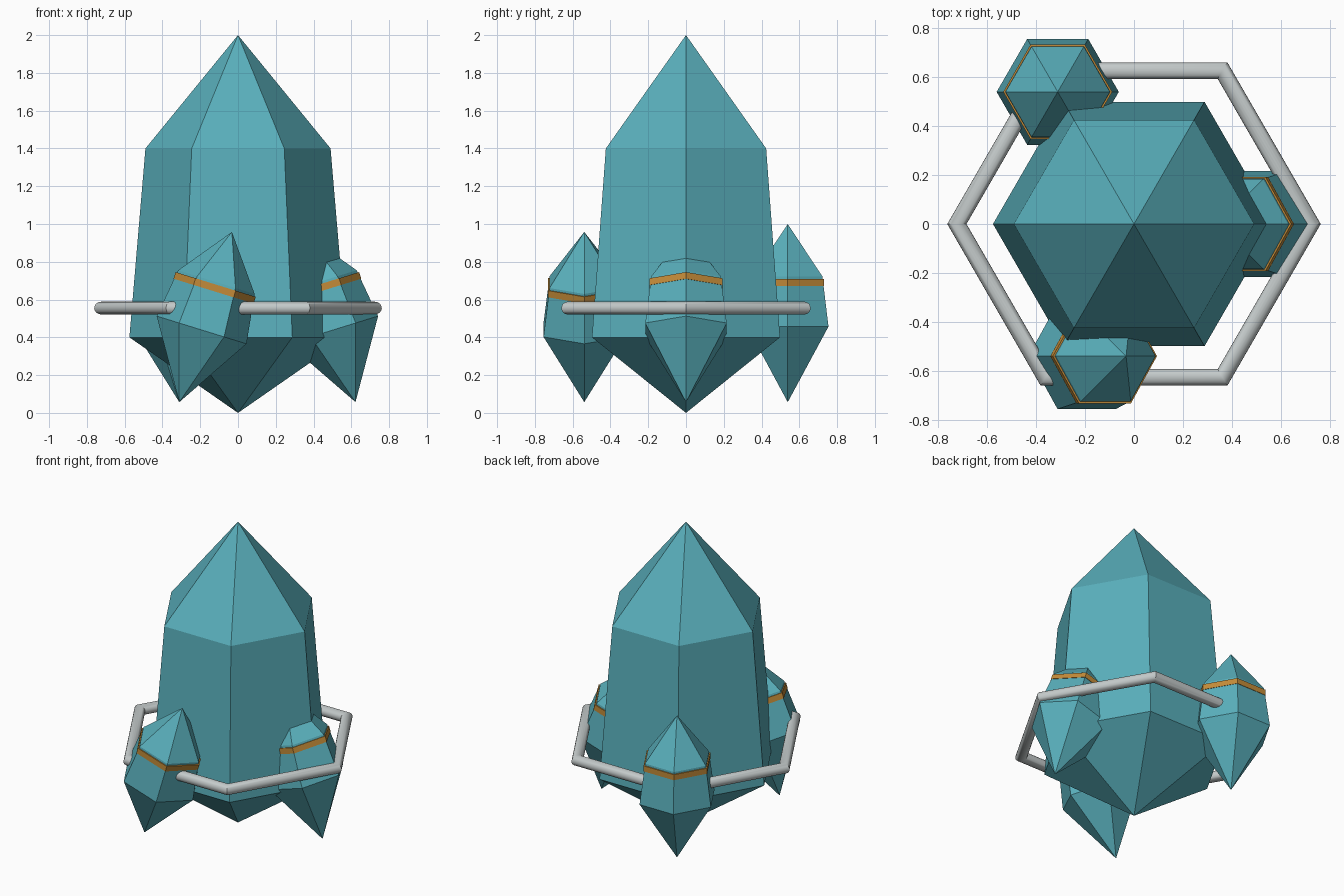
import bpy, bmesh, math
from mathutils import Matrix

if "Cube" in bpy.data.objects:
    bpy.data.objects.remove(bpy.data.objects["Cube"])


def material(name, rgb):
    m = bpy.data.materials.new(name)
    m.diffuse_color = (*rgb, 1)
    m.use_nodes = True
    m.node_tree.nodes["Principled BSDF"].inputs["Base Color"].default_value = m.diffuse_color
    return m


TEAL = material("teal crystal", (0.10, 0.43, 0.50))
GOLD = material("gold", (0.55, 0.26, 0.04))
STEEL = material("pale steel", (0.55, 0.59, 0.59))


def finish(name, bm, mat):
    bmesh.ops.recalc_face_normals(bm, faces=bm.faces)
    me = bpy.data.meshes.new(name)
    bm.to_mesh(me)
    bm.free()
    me.materials.append(mat)
    ob = bpy.data.objects.new(name, me)
    bpy.context.collection.objects.link(ob)
    return ob


def hex_lathe(name, profile, mat, place=Matrix()):
    """Six-sided solid from (radius, height) pairs; radius 0 makes a point."""
    bm = bmesh.new()
    rings = []
    for r, z in profile:
        if r == 0:
            rings.append([bm.verts.new((0, 0, z))] * 6)
        else:
            rings.append([bm.verts.new((r * math.cos(i * math.pi / 3),
                                        r * math.sin(i * math.pi / 3), z)) for i in range(6)])
    for a, b in zip(rings, rings[1:]):
        for i in range(6):
            j = (i + 1) % 6
            bm.faces.new(list(dict.fromkeys((a[i], a[j], b[j], b[i]))))
    for ring in (rings[0], rings[-1]):
        if len(set(ring)) == 6:
            bm.faces.new(ring)
    bm.transform(place)
    return finish(name, bm, mat)


# Main crystal
hex_lathe("main_crystal", [(0, 0.0), (0.575, 0.4), (0.49, 1.4), (0, 2.0)], TEAL)

# Three small crystals with gold bands, two of them leaning sideways
for side, angle, lean in (("right", 0, -0.3), ("back", 120, 0), ("front", 240, 0.3)):
    a = math.radians(angle)
    place = (Matrix.Translation((0.622 * math.cos(a), 0.622 * math.sin(a), 0.057))
             @ Matrix.Rotation(lean, 4, 'Y'))
    hex_lathe(side + "_small_crystal",
              [(0, 0), (0.249, 0.4), (0.212, 0.665), (0, 0.943)], TEAL, place)
    hex_lathe(side + "_band", [(0.222, 0.615), (0.222, 0.652)], GOLD, place)

# Hexagonal tube around the crystals, mitred at the corners
bm = bmesh.new()
SIDES, TUBE = 20, 0.034
sections = []
for k in range(6):
    a = k * math.pi / 3
    section = []
    for s in range(SIDES):
        t = 2 * math.pi * s / SIDES
        r = 0.722 + TUBE * math.cos(t) / math.cos(math.pi / 6)
        section.append(bm.verts.new((r * math.cos(a), r * math.sin(a), 0.555 + TUBE * math.sin(t))))
    sections.append(section)
for k in range(6):
    p, q = sections[k], sections[(k + 1) % 6]
    for s in range(SIDES):
        n = (s + 1) % SIDES
        bm.faces.new((p[s], p[n], q[n], q[s]))
tube = finish("hexagonal_tube", bm, STEEL)
bpy.context.view_layer.objects.active = tube
tube.select_set(True)
bpy.ops.object.shade_smooth_by_angle(angle=math.radians(30))
